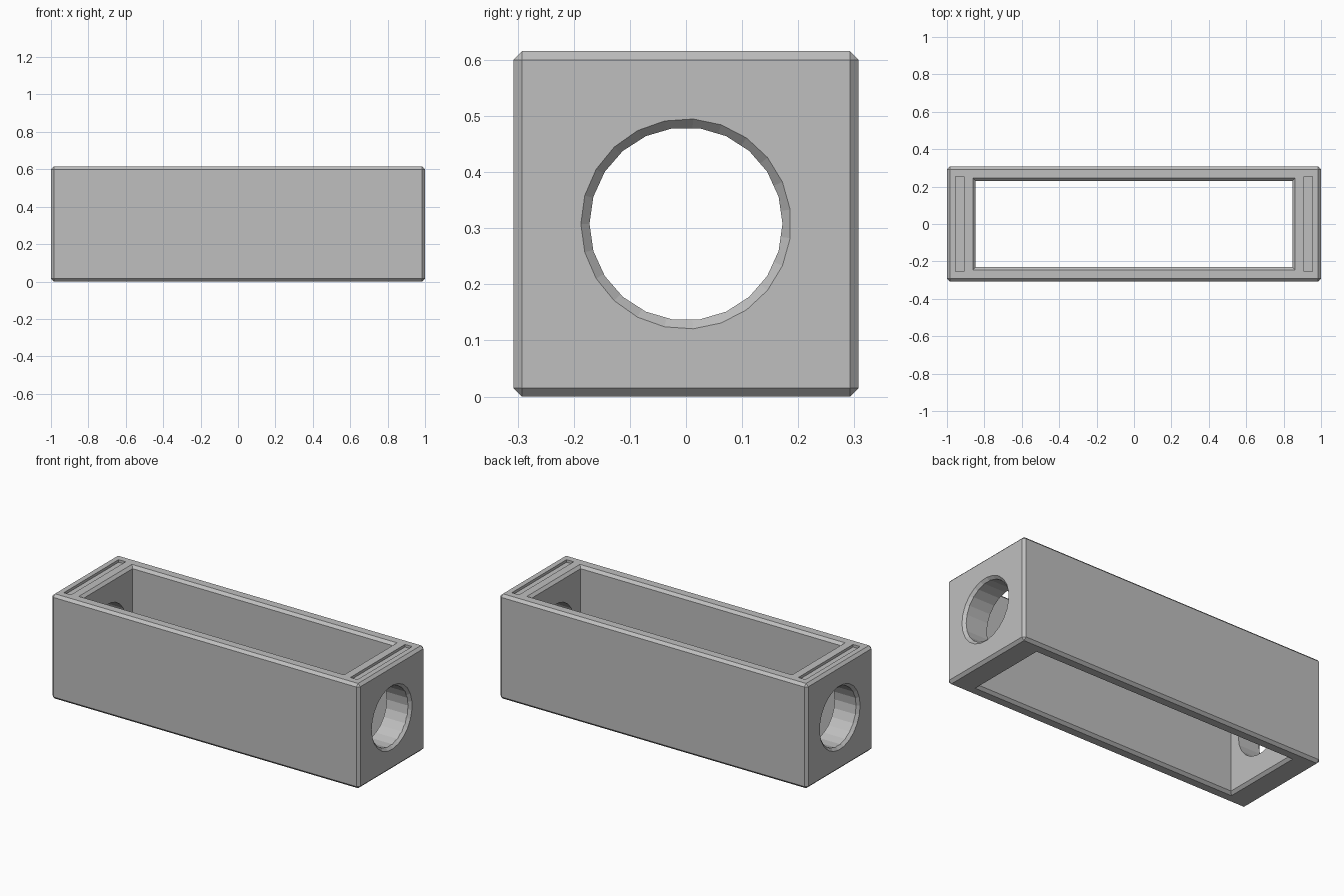
import bpy, bmesh, math
from mathutils import Matrix

cube = bpy.data.objects.get("Cube")
if cube:
    bpy.data.objects.remove(cube, do_unlink=True)

HALF = 1.0                # half length
SIDE = 2 * HALF * 4 / 13  # square cross-section
C = SIDE / 40             # chamfer size

grey = bpy.data.materials.new("light grey")
grey.use_nodes = True
grey.diffuse_color = (0.52, 0.52, 0.52, 1)
grey.node_tree.nodes["Principled BSDF"].inputs["Base Color"].default_value = grey.diffuse_color


def add_object(name, bm):
    bmesh.ops.recalc_face_normals(bm, faces=bm.faces)
    mesh = bpy.data.meshes.new(name)
    bm.to_mesh(mesh)
    bm.free()
    mesh.materials.append(grey)
    obj = bpy.data.objects.new(name, mesh)
    bpy.context.collection.objects.link(obj)
    return obj


def loft(name, rings, matrix=Matrix()):
    """Skin a solid through rings of equal point count."""
    bm = bmesh.new()
    loops = [[bm.verts.new(p) for p in ring] for ring in rings]
    for a, b in zip(loops, loops[1:]):
        for i in range(len(a)):
            j = (i + 1) % len(a)
            bm.faces.new((a[i], a[j], b[j], b[i]))
    bm.faces.new(loops[0])
    bm.faces.new(loops[-1])
    bm.transform(matrix)
    return add_object(name, bm)


def rectangle(hx, hy, z, x=0):
    return [(x - hx, -hy, z), (x + hx, -hy, z), (x + hx, hy, z), (x - hx, hy, z)]


def circle(radius, x, sides):
    # One corner points toward the front
    return [(x, -radius * math.cos(2 * math.pi * i / sides),
             SIDE / 2 + radius * math.sin(2 * math.pi * i / sides)) for i in range(sides)]


def cut(target, cutter):
    cutter.hide_render = True
    mod = target.modifiers.new("cut", 'BOOLEAN')
    mod.operation = 'DIFFERENCE'
    mod.solver = 'EXACT'
    mod.object = cutter
    apply(target, mod)
    bpy.data.objects.remove(cutter, do_unlink=True)


def apply(target, mod):
    bpy.context.view_layer.objects.active = target
    bpy.ops.object.modifier_apply(modifier=mod.name)


# Chamfered block
block = loft("housing_frame", [rectangle(HALF, SIDE / 2, z) for z in (0, SIDE)])
bevel = block.modifiers.new("chamfer", 'BEVEL')
bevel.width = C
bevel.segments = 1
apply(block, bevel)

# Rectangular opening through top and bottom, flared at both rims
ox, oy = 55 * C, 15 * C
cut(block, loft("opening_cutter", [
    rectangle(ox + 2 * C, oy + 2 * C, -C), rectangle(ox, oy, C),
    rectangle(ox, oy, SIDE - C), rectangle(ox + 2 * C, oy + 2 * C, SIDE + C)]))

# Round hole through both end walls
R = 0.172
cut(block, loft("hole_cutter", [circle(R, x, 22) for x in (-1.1, 1.1)]))

for s in (-1, 1):
    # Flared hole rim
    cut(block, loft("rim_cutter", [
        circle(R - 2 * C, s * (HALF - 3 * C), 23),
        circle(R + 2 * C, s * (HALF + C), 23)]))
    # Shallow label slot on the top of each end
    cut(block, loft("slot_cutter", [
        rectangle(1.5 * C, 16.5 * C, z, s * 60.5 * C) for z in (SIDE - C, SIDE + C)]))
